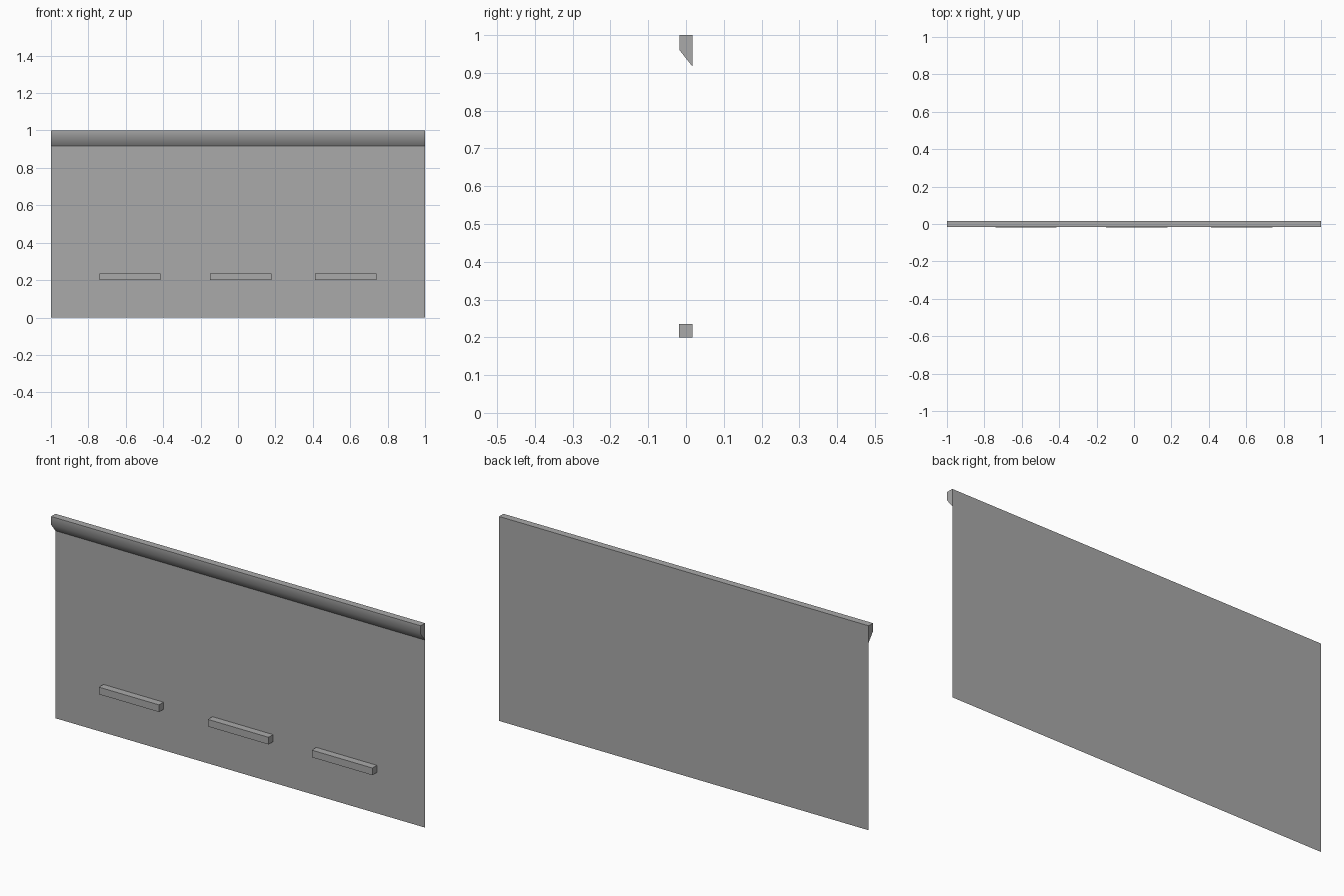
import bpy, bmesh, math

if "Cube" in bpy.data.objects:
    bpy.data.objects.remove(bpy.data.objects["Cube"])

grey = bpy.data.materials.new("plain grey")
grey.diffuse_color = (0.4, 0.4, 0.4, 1)
grey.use_nodes = True
grey.node_tree.nodes["Principled BSDF"].inputs["Base Color"].default_value = grey.diffuse_color

BACK, FRONT = 0.017, -0.017


def finish(name, bm, smooth=False):
    mesh = bpy.data.meshes.new(name)
    bm.to_mesh(mesh)
    bm.free()
    mesh.materials.append(grey)
    obj = bpy.data.objects.new(name, mesh)
    bpy.context.collection.objects.link(obj)
    if smooth:
        bpy.ops.object.select_all(action='DESELECT')
        obj.select_set(True)
        bpy.context.view_layer.objects.active = obj
        bpy.ops.object.shade_smooth_by_angle(angle=math.radians(45))


def extrude_profile(name, profile, x0, x1, smooth=False):
    # Open-backed strip along x; the last-to-first side lies on the wall
    bm = bmesh.new()
    left = [bm.verts.new((x0, y, z)) for y, z in profile]
    right = [bm.verts.new((x1, y, z)) for y, z in profile]
    for i in range(len(profile) - 1):
        bm.faces.new((left[i], left[i + 1], right[i + 1], right[i]))
    bm.faces.new(left[::-1])
    bm.faces.new(right)
    finish(name, bm, smooth)


# Thin wall panel, facing the front
bm = bmesh.new()
bm.faces.new([bm.verts.new(p) for p in
              ((-1, BACK, 0), (1, BACK, 0), (1, BACK, 1), (-1, BACK, 1))])
finish("wall_panel", bm)

# Cornice with a sloped underside
extrude_profile("cornice", [(BACK, 1), (FRONT, 1), (FRONT, 0.96), (BACK, 0.917)],
                -1, 1, smooth=True)

# Three ledges low on the wall
for i, (x0, x1) in enumerate(((-0.74, -0.415), (-0.15, 0.178), (0.412, 0.74))):
    extrude_profile(f"ledge_{i + 1}",
                    [(BACK, 0.235), (-0.018, 0.235), (-0.018, 0.2), (BACK, 0.2)], x0, x1)
